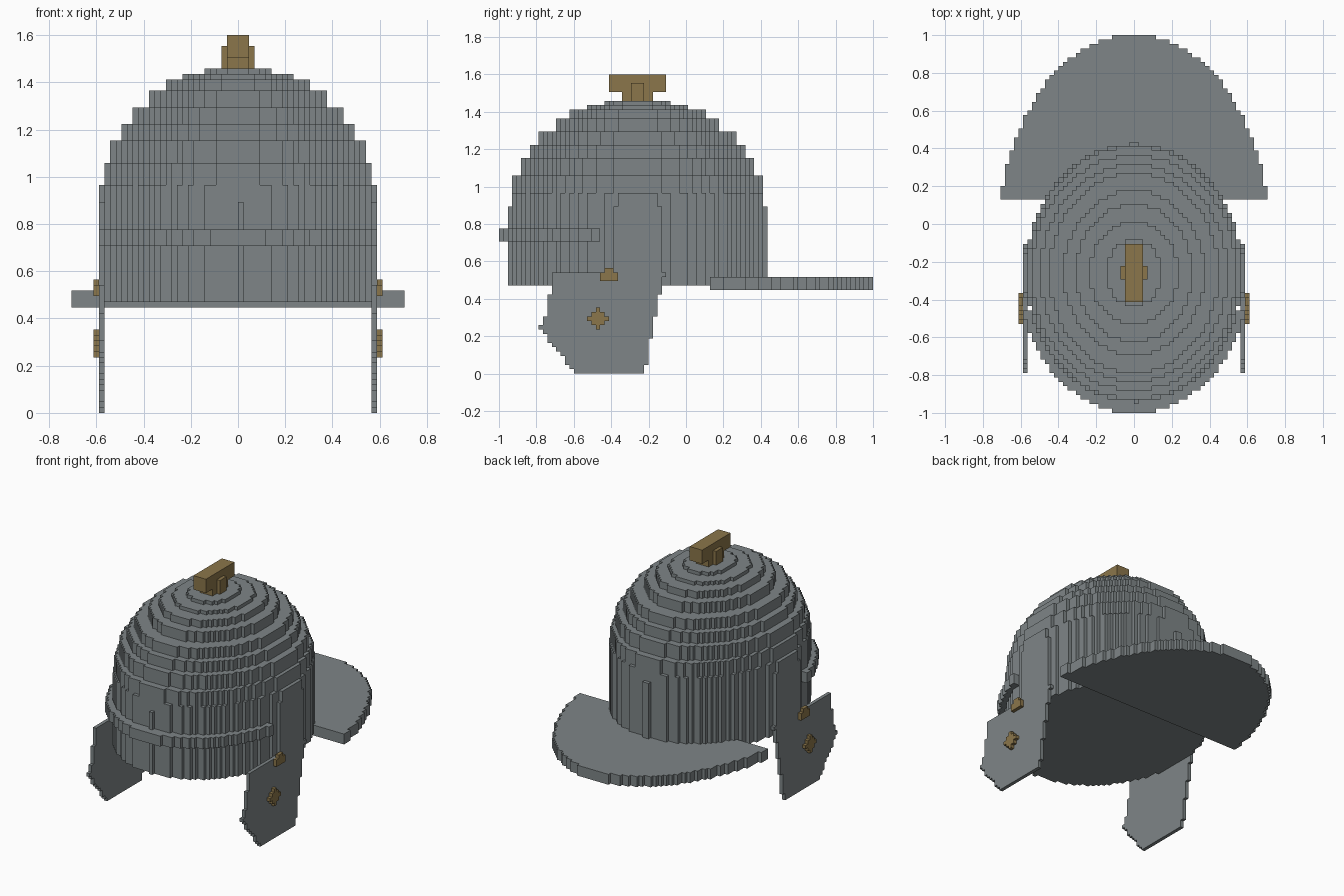
import bpy, bmesh, math

if "Cube" in bpy.data.objects:
    bpy.data.objects.remove(bpy.data.objects["Cube"])

V = 2 / 85            # size of one block
MID = 31.5            # row on which the dome is centred, counted from the front


def material(name, rgb):
    m = bpy.data.materials.new(name)
    m.diffuse_color = (*rgb, 1)
    m.use_nodes = True
    m.node_tree.nodes["Principled BSDF"].inputs["Base Color"].default_value = m.diffuse_color
    return m


STEEL = material("steel_grey", (0.209, 0.235, 0.242))
BRASS = material("brass", (0.258, 0.181, 0.069))


def finish(name, bm, mat):
    bmesh.ops.recalc_face_normals(bm, faces=bm.faces)
    me = bpy.data.meshes.new(name)
    bm.to_mesh(me)
    bm.free()
    me.materials.append(mat)
    ob = bpy.data.objects.new(name, me)
    bpy.context.collection.objects.link(ob)
    return ob


def add_prism(bm, rows, d0, d1, place):
    """Stepped outline from rows of (v0, v1, u_low, u_high), extruded d0 to d1."""
    right, left = [], []
    for v0, v1, lo, hi in rows:
        right += [(hi, v0), (hi, v1)]
        left += [(lo, v0), (lo, v1)]
    loop = []
    for p in right + left[::-1]:
        if not loop or p != loop[-1]:
            loop.append(p)
    # drop points along straight runs
    n = len(loop)
    pts = [p for i, p in enumerate(loop)
           if not (loop[i - 1][0] == p[0] == loop[(i + 1) % n][0]
                   or loop[i - 1][1] == p[1] == loop[(i + 1) % n][1])]
    a = [bm.verts.new(place(u, v, d0)) for u, v in pts]
    b = [bm.verts.new(place(u, v, d1)) for u, v in pts]
    bm.faces.new(a)
    bm.faces.new(b)
    for i in range(len(a)):
        j = (i + 1) % len(a)
        bm.faces.new((a[i], a[j], b[j], b[i]))


def flat(u, v, d):        # outline lies in plan, extruded upward
    return (u * V, v * V - 1, d * V)


def side(sign):           # outline lies in side view, extruded sideways
    return lambda u, v, d: (sign * d * V, u * V - 1, v * V)


def ellipse_rows(a, b, centre, first, last):
    rows = []
    for r in range(first, last):
        t = 1 - ((r + 0.5 - centre) / b) ** 2
        w = round(a * math.sqrt(t)) if t > 0 else 0
        if w > 0:
            rows.append((r, r + 1, -w, w))
    return rows


def add_box(bm, x0, x1, y0, y1, z0, z1):
    add_prism(bm, [(y0, y1, x0, x1)], z0, z1, flat)


# Stepped dome: half width, half depth, bottom, top
tiers = [(24.4, 28.95, 20, 41), (24, 28.5, 41, 45), (23, 26.5, 45, 49),
         (21, 24.5, 49, 52), (19, 22.5, 52, 55), (16, 18.5, 55, 58),
         (13, 15.5, 58, 60), (10, 11.5, 60, 61), (6.4, 7.5, 61, 62)]
bm = bmesh.new()
for a, b, z0, z1 in tiers:
    add_prism(bm, ellipse_rows(a, b, MID, 0, 63), z0, z1, flat)
finish("dome", bm, STEEL)

# Thin ridges on the front and back of the dome
bm = bmesh.new()
add_box(bm, 0, 1, 2, 3, 20, 38)
add_box(bm, -1, 1, 60, 61, 20, 38)
finish("ridges", bm, STEEL)

# Brow band around the front half
bm = bmesh.new()
add_prism(bm, ellipse_rows(26, 31.5, MID, 0, 23), 30, 33, flat)
finish("brow_band", bm, STEEL)

# Neck guard at the back
bm = bmesh.new()
add_prism(bm, ellipse_rows(30.7, 47, 38.2, 48, 85), 19, 22, flat)
finish("neck_guard", bm, STEEL)

# Cheek plates: (bottom, top, front row, back row)
cheek = [(0, 1, 17, 33), (1, 2, 16, 33), (2, 3, 15, 34), (3, 4, 15, 34),
         (4, 5, 14, 34), (5, 6, 13, 34), (6, 7, 12, 34), (7, 8, 11, 34),
         (8, 9, 11, 35), (9, 10, 10, 35), (10, 11, 9, 35), (11, 13, 10, 35),
         (13, 18, 11, 36), (18, 22, 12, 37), (22, 23, 12, 38),
         (23, 38, 26, 37), (38, 41, 27, 36)]
stud_top = [(21, 23, 23, 27), (23, 24, 24, 26)]
stud_low = [(10, 11, 22, 23), (11, 12, 21, 24), (12, 13, 20, 25),
            (13, 14, 21, 24), (14, 15, 22, 23)]
for label, s in (("right", 1), ("left", -1)):
    bm = bmesh.new()
    add_prism(bm, cheek, 24, 25, side(s))
    finish(label + "_cheek_plate", bm, STEEL)
    bm = bmesh.new()
    for rows in (stud_top, stud_low):
        add_prism(bm, rows, 25, 26, side(s))
    finish(label + "_studs", bm, BRASS)

# Crest holder on the top: stem, cross pin and bar
bm = bmesh.new()
add_box(bm, -2, 2, 28, 35, 62, 64)
add_box(bm, -3, 3, 30, 33, 62, 66)
add_box(bm, -2, 2, 25, 38, 64, 68)
finish("crest_holder", bm, BRASS)
